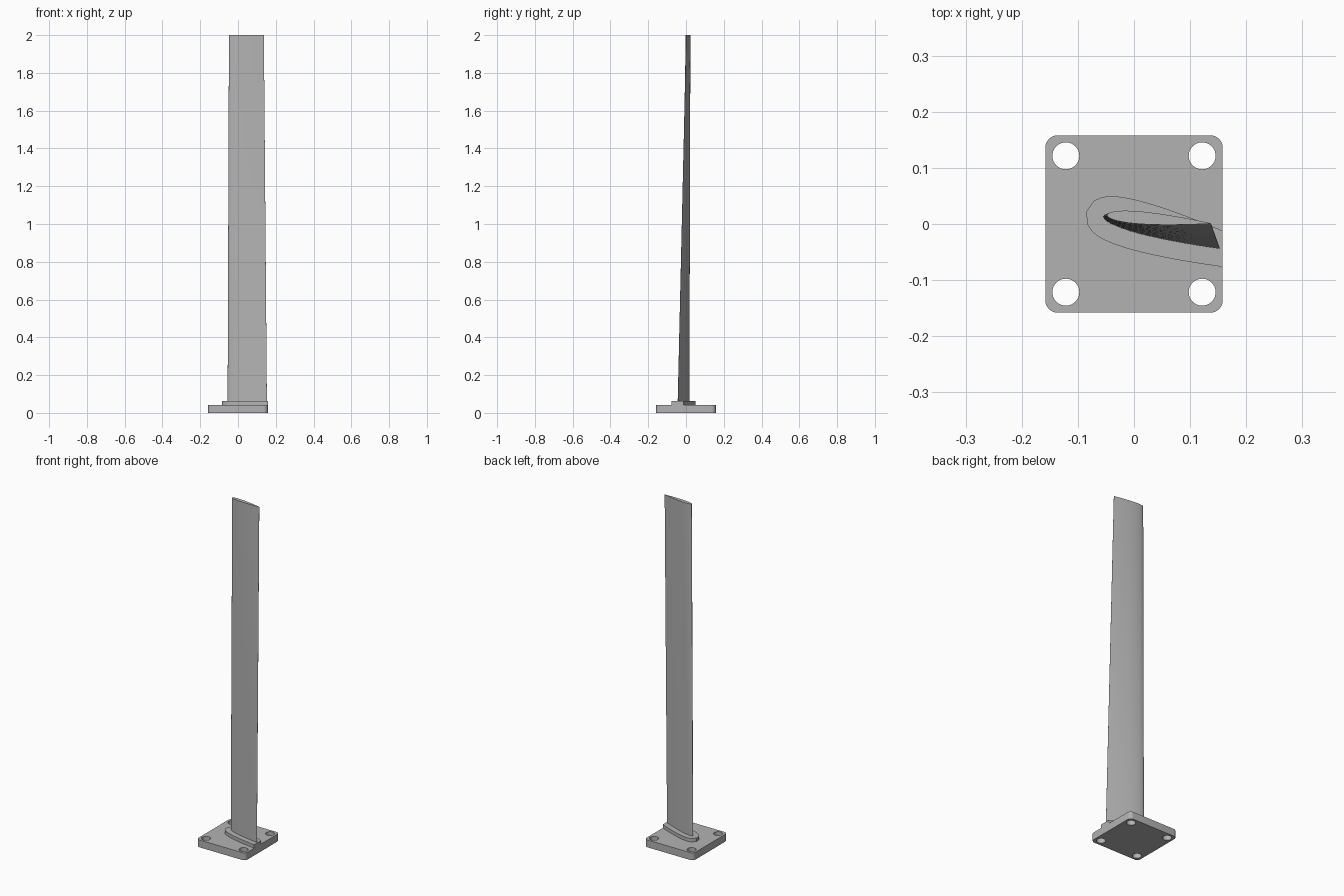
import bpy, bmesh, math
from mathutils import Vector

cube = bpy.data.objects.get("Cube")
if cube:
    bpy.data.objects.remove(cube, do_unlink=True)

grey = bpy.data.materials.new("plain grey")
grey.use_nodes = True
grey.diffuse_color = (0.45, 0.45, 0.45, 1)
grey.node_tree.nodes["Principled BSDF"].inputs["Base Color"].default_value = grey.diffuse_color


def finish(name, bm):
    """Turn a bmesh into a named object with sharp edges kept."""
    bmesh.ops.remove_doubles(bm, verts=bm.verts, dist=1e-5)
    bmesh.ops.recalc_face_normals(bm, faces=bm.faces)
    mesh = bpy.data.meshes.new(name)
    bm.to_mesh(mesh)
    bm.free()
    obj = bpy.data.objects.new(name, mesh)
    bpy.context.collection.objects.link(obj)
    mesh.materials.append(grey)
    bpy.ops.object.select_all(action='DESELECT')
    obj.select_set(True)
    bpy.context.view_layer.objects.active = obj
    bpy.ops.object.shade_smooth_by_angle(angle=math.radians(30))
    return obj


def loft(rings):
    """Skin between closed rings of points and cap both ends."""
    bm = bmesh.new()
    rows = [[bm.verts.new(p) for p in ring] for ring in rings]
    n = len(rows[0])
    for a, b in zip(rows, rows[1:]):
        for i in range(n):
            j = (i + 1) % n
            bm.faces.new((a[i], a[j], b[j], b[i]))
    bm.faces.new(rows[0][::-1])
    bm.faces.new(rows[-1])
    return bm


def airfoil(lead, trail, thick=0.12, steps=24):
    """Symmetric section, running trailing edge - top - nose - bottom."""
    chord = trail - lead
    side = Vector((-chord.y, chord.x))
    pts = []
    for i in range(-steps, steps + 1):
        t = (1 - math.cos(math.pi * abs(i) / steps)) / 2
        half = 5 * thick * (0.2969 * math.sqrt(t) - 0.126 * t - 0.3516 * t**2
                            + 0.2843 * t**3 - 0.1015 * t**4)
        pts.append(lead + chord * t + side * half * (-1 if i > 0 else 1))
    return pts


def lift(points, z):
    return [(p.x, p.y, z) for p in points]


# Blade: tapered and twisted from root to tip
ROOT = airfoil(Vector((-0.055, 0.014)), Vector((0.153, -0.044)))
TIP = airfoil(Vector((-0.048, 0.016)), Vector((0.137, 0.001)))
spans = 10
rings = []
for k in range(spans + 1):
    f = k / spans
    rings.append(lift([a.lerp(b, f) for a, b in zip(ROOT, TIP)], 0.05 + 1.95 * f))
finish("blade", loft(rings))

# Collar: root section grown outwards, run past the plate edge and trimmed flush
HALF = 0.158
outline = []
for i, p in enumerate(ROOT):
    along = ROOT[min(i + 1, len(ROOT) - 1)] - ROOT[max(i - 1, 0)]
    outline.append(p + Vector((along.y, -along.x)).normalized() * 0.031)
run = (ROOT[0] - ROOT[len(ROOT) // 2]).normalized() * 0.06
outline = [outline[0] + run] + outline + [outline[-1] + run]
bm = loft([lift(outline, 0.04), lift(outline, 0.063)])
cut = bmesh.ops.bisect_plane(bm, geom=bm.verts[:] + bm.edges[:] + bm.faces[:],
                             plane_co=(HALF, 0, 0), plane_no=(1, 0, 0), clear_outer=True)
bmesh.ops.holes_fill(bm, edges=[e for e in bm.edges if e.is_boundary])
finish("collar", bm)


# Base plate: rounded square with four bolt holes
def arc(cx, cy, radius, start, sweep, steps):
    return [(cx + radius * math.cos(start + sweep * i / steps),
             cy + radius * math.sin(start + sweep * i / steps)) for i in range(steps + 1)]


def add_loop(curve, pts):
    spline = curve.splines.new('POLY')
    spline.points.add(len(pts) - 1)
    for sp, (x, y) in zip(spline.points, pts):
        sp.co = (x, y, 0, 1)
    spline.use_cyclic_u = True


CORNERS = [(1, 1), (-1, 1), (-1, -1), (1, -1)]
PLATE_H, ROUND = 0.043, 0.022
profile = bpy.data.curves.new("plate_profile", 'CURVE')
profile.dimensions = '2D'
profile.fill_mode = 'BOTH'
profile.extrude = PLATE_H / 2
border = []
for k, (sx, sy) in enumerate(CORNERS):
    border += arc(sx * (HALF - ROUND), sy * (HALF - ROUND), ROUND, k * math.pi / 2, math.pi / 2, 8)
    add_loop(profile, arc(sx * 0.1215, sy * 0.1215, 0.024, 0, math.tau, 40)[:-1])
add_loop(profile, border)
helper = bpy.data.objects.new("plate_profile", profile)
bpy.context.collection.objects.link(helper)
bpy.context.view_layer.update()
bm = bmesh.new()
bm.from_mesh(helper.to_mesh())
helper.to_mesh_clear()
bpy.data.objects.remove(helper, do_unlink=True)
bmesh.ops.translate(bm, verts=bm.verts, vec=(0, 0, PLATE_H / 2))
finish("base_plate", bm)
